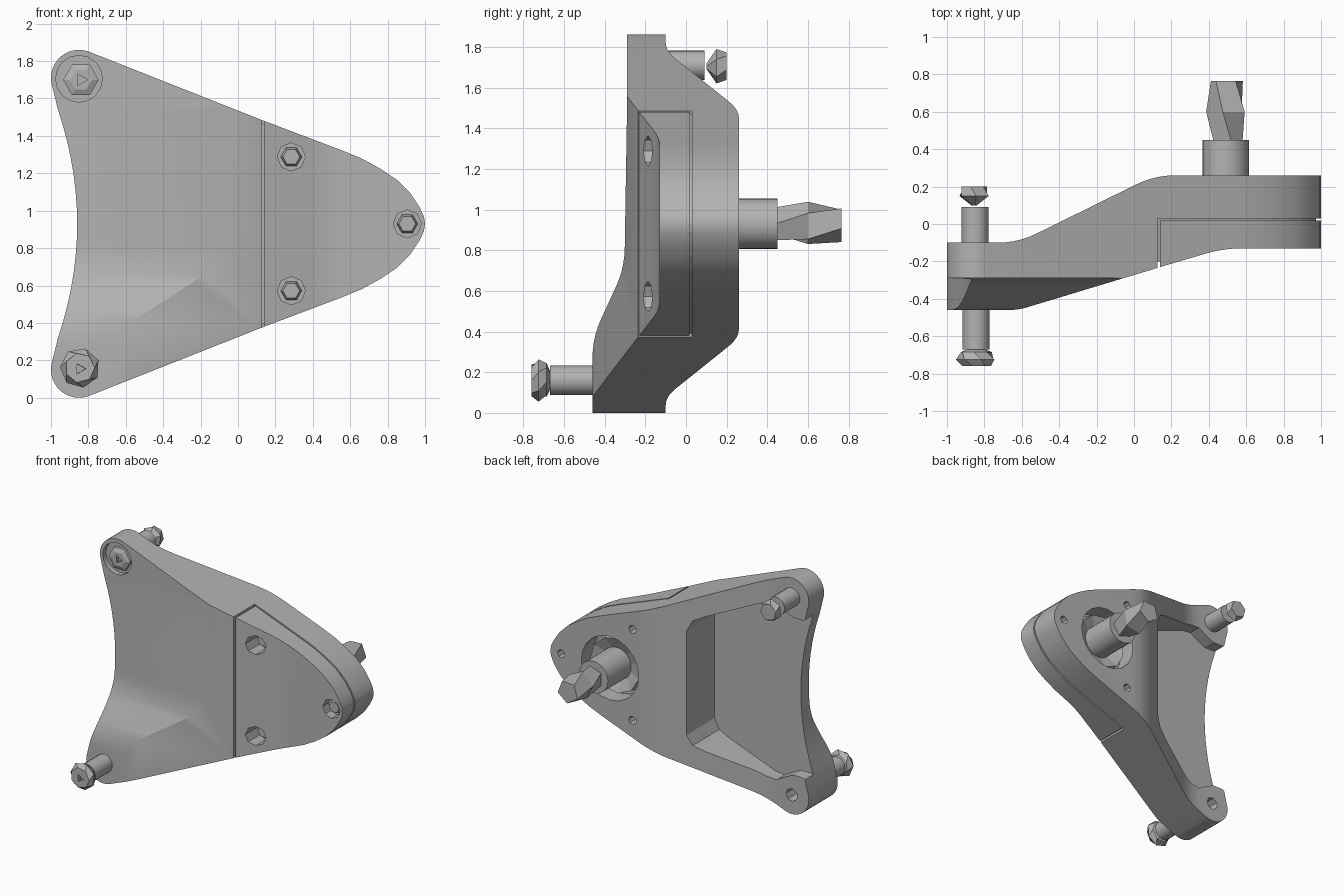
import bpy, bmesh, math
from mathutils import Vector

cube = bpy.data.objects.get("Cube")
if cube:
    bpy.data.objects.remove(cube, do_unlink=True)

grey = bpy.data.materials.new("plain grey")
grey.use_nodes = True
grey.diffuse_color = (0.45, 0.45, 0.45, 1)
grey.node_tree.nodes["Principled BSDF"].inputs["Base Color"].default_value = grey.diffuse_color

MID = 0.93  # height of the mirror line of the outline


def finish(name, bm):
    bmesh.ops.recalc_face_normals(bm, faces=bm.faces)
    mesh = bpy.data.meshes.new(name)
    bm.to_mesh(mesh)
    bm.free()
    mesh.materials.append(grey)
    obj = bpy.data.objects.new(name, mesh)
    bpy.context.collection.objects.link(obj)
    return obj


def prism(name, axis, pts, lo, hi):
    """Extrude a flat profile along one axis."""
    place = {"X": lambda a, b, d: (d, a, b),
             "Y": lambda a, b, d: (a, d, b),
             "Z": lambda a, b, d: (a, b, d)}[axis]
    bm = bmesh.new()
    face = bm.faces.new([bm.verts.new(place(a, b, lo)) for a, b in pts])
    ext = bmesh.ops.extrude_face_region(bm, geom=[face])
    shift = Vector(place(0, 0, hi - lo))
    bmesh.ops.translate(bm, vec=shift,
                        verts=[g for g in ext["geom"] if isinstance(g, bmesh.types.BMVert)])
    return finish(name, bm)


def lathe(name, x, z, rings, sides, twist=0.0):
    """Stack of (radius, y) rings about an axis along y."""
    bm = bmesh.new()
    loops = []
    for i, (r, y) in enumerate(rings):
        angles = [2 * math.pi * k / sides + twist * i for k in range(sides)]
        loops.append([bm.verts.new((x + r * math.cos(t), y, z + r * math.sin(t))) for t in angles])
    for a, b in zip(loops, loops[1:]):
        for k in range(sides):
            n = (k + 1) % sides
            bm.faces.new((a[k], a[n], b[n], b[k]))
    bm.faces.new(loops[0])
    bm.faces.new(loops[-1])
    return finish(name, bm)


def combine(obj, other, operation):
    """Bake a boolean and drop the helper."""
    mod = obj.modifiers.new("cut", "BOOLEAN")
    mod.operation, mod.object, mod.solver = operation, other, "EXACT"
    bpy.context.view_layer.update()
    deps = bpy.context.evaluated_depsgraph_get()
    mesh = bpy.data.meshes.new_from_object(obj.evaluated_get(deps))
    obj.modifiers.clear()
    obj.data = mesh
    bpy.data.objects.remove(other, do_unlink=True)


def smooth(obj, angle):
    bpy.ops.object.select_all(action="DESELECT")
    obj.select_set(True)
    bpy.context.view_layer.objects.active = obj
    bpy.ops.object.shade_smooth_by_angle(angle=math.radians(angle))


def rounded(pts, r, steps=5):
    """Open path with its inner corners rounded."""
    out = [pts[0]]
    for p, c, n in zip(pts, pts[1:], pts[2:]):
        c = Vector(c)
        a = c + (Vector(p) - c).normalized() * r
        b = c + (Vector(n) - c).normalized() * r
        for i in range(steps + 1):
            t = i / steps
            out.append(tuple(a * (1 - t) ** 2 + c * 2 * t * (1 - t) + b * t * t))
    return out + [pts[-1]]


def mirrored(half):
    return half + [(x, 2 * MID - z) for x, z in reversed(half) if abs(z - MID) > 1e-4]


# Outline seen from the front: concave edge, round lug, straight edge, nose
half = [(-0.86 - 0.135 * (i / 8) ** 2, MID + 0.70 * i / 8) for i in range(8)]
for i in range(13):
    t = math.radians(190 - 122 * i / 12)
    half.append((-0.85 + 0.15 * math.cos(t), 1.71 + 0.15 * math.sin(t)))
half += [(0.14, 1.48), (0.55, 1.325), (0.66, 1.28), (0.76, 1.225), (0.85, 1.165),
         (0.92, 1.095), (0.97, 1.02), (0.994, 0.97), (1.0, MID)]
outline = mirrored(half)

# Front slope along x, front step along z, and back slope along x
slope = rounded([(-1.2, -0.46), (-0.62, -0.46), (0.125, -0.235)], 0.05)
step = rounded([(-0.46, -0.2), (-0.46, 0.37), (-0.303, 0.71), (-0.29, 1.5), (-0.29, 2.1)], 0.1)
back = rounded([(1.2, 0.26), (0.11, 0.26), (-0.62, -0.1), (-1.2, -0.1)], 0.11)

# Main arm
arm = prism("main_arm", "Y", outline, -0.8, 0.6)
combine(arm, prism("side", "Z", slope + [(0.125, 0.03), (1.2, 0.03)] + back, -0.3, 2.2), "INTERSECT")
combine(arm, prism("step", "X", step + [(-1, 2.1), (-1, -0.2)], -1.3, 1.3), "DIFFERENCE")

# Flat-bottomed rear pocket, open at the concave edge
pocket_half = [(-1.2, 1.66), (-0.95, 1.55), (-0.86, 1.55), (-0.78, 1.59), (-0.72, 1.625),
               (-0.64, 1.615), (-0.23, 1.46), (-0.15, 1.42), (-0.11, 1.34)]
combine(arm, prism("pocket", "Y", mirrored(pocket_half), -0.2, 0.7), "DIFFERENCE")

# Round seat for the stud, lug holes and countersink
combine(arm, lathe("seat", 0.48, MID, [(0.25, 0.12), (0.25, 0.5)], 20), "DIFFERENCE")
combine(arm, lathe("hole", -0.85, 0.15, [(0.05, -0.3), (0.05, 0.2)], 7), "DIFFERENCE")
combine(arm, lathe("sink", -0.85, 1.705, [(0.125, -0.5), (0.125, -0.25)], 16), "DIFFERENCE")

# Cover plate clamped on the front of the nose
cover = prism("cover_plate", "Y", outline, -0.8, 0.6)
face = rounded([(0.14, -0.23), (0.48, -0.13), (1.2, -0.13)], 0.1)
combine(cover, prism("side", "Z", face + [(1.2, 0.018), (0.14, 0.018)], -0.3, 2.2), "INTERSECT")

# Gasket closing the joint just inside the rim
inset = [(0.13 + (x - 0.13) * 0.97, MID + (z - MID) * 0.97) for x, z in outline]
gasket = prism("gasket", "Y", inset, -0.8, 0.6)
joint = [(0.1, -0.2), (0.15, -0.2), (0.15, 0.012), (1.2, 0.012), (1.2, 0.036), (0.1, 0.036)]
combine(gasket, prism("side", "Z", joint, -0.3, 2.2), "INTERSECT")

# Three screws sunk in the cover, with small holes behind them
for x, z in ((0.285, 1.288), (0.285, 0.572), (0.905, MID)):
    combine(cover, lathe("hole", x, z, [(0.075, -0.5), (0.075, -0.06)], 8), "DIFFERENCE")
    combine(arm, lathe("hole", x, z, [(0.033, 0.06), (0.033, 0.5)], 7), "DIFFERENCE")
    lathe("cover_screw", x, z, [(0.06, -0.05), (0.045, -0.1)], 6)

smooth(arm, 25)
smooth(cover, 25)

# Main stud with its collar ring and faceted end
lathe("stud_collar", 0.48, MID, [(0.235, 0.11), (0.215, 0.2), (0.12, 0.16)], 11)
smooth(lathe("main_stud", 0.49, MID, [(0.125, 0.1), (0.125, 0.45)], 24), 30)
lathe("stud_end", 0.495, MID, [(0.085, 0.44), (0.11, 0.6), (0.09, 0.765)], 5, 0.5)

# Upper lug bolt: sunken head in front, shank and nut behind
upper_head = lathe("upper_bolt_head", -0.84, 1.7,
                   [(0.06, -0.29), (0.095, -0.275), (0.095, -0.23)], 6)
combine(upper_head, lathe("socket", -0.84, 1.7, [(0.035, -0.4), (0.035, -0.265)], 3), "DIFFERENCE")
smooth(lathe("upper_bolt", -0.85, 1.71, [(0.072, -0.21), (0.072, 0.09)], 16), 30)
lathe("upper_nut", -0.855, 1.705, [(0.015, 0.1), (0.085, 0.15), (0.07, 0.2)], 6, 0.4)

# Lower lug bolt: shank and head in front
smooth(lathe("lower_bolt", -0.845, 0.16, [(0.073, -0.67), (0.073, -0.4)], 16), 30)
lower_head = lathe("lower_bolt_head", -0.845, 0.16,
                   [(0.08, -0.76), (0.107, -0.725), (0.085, -0.685), (0.03, -0.66)], 7, 0.4)
combine(lower_head, lathe("socket", -0.845, 0.155, [(0.04, -0.9), (0.03, -0.73)], 3), "DIFFERENCE")
